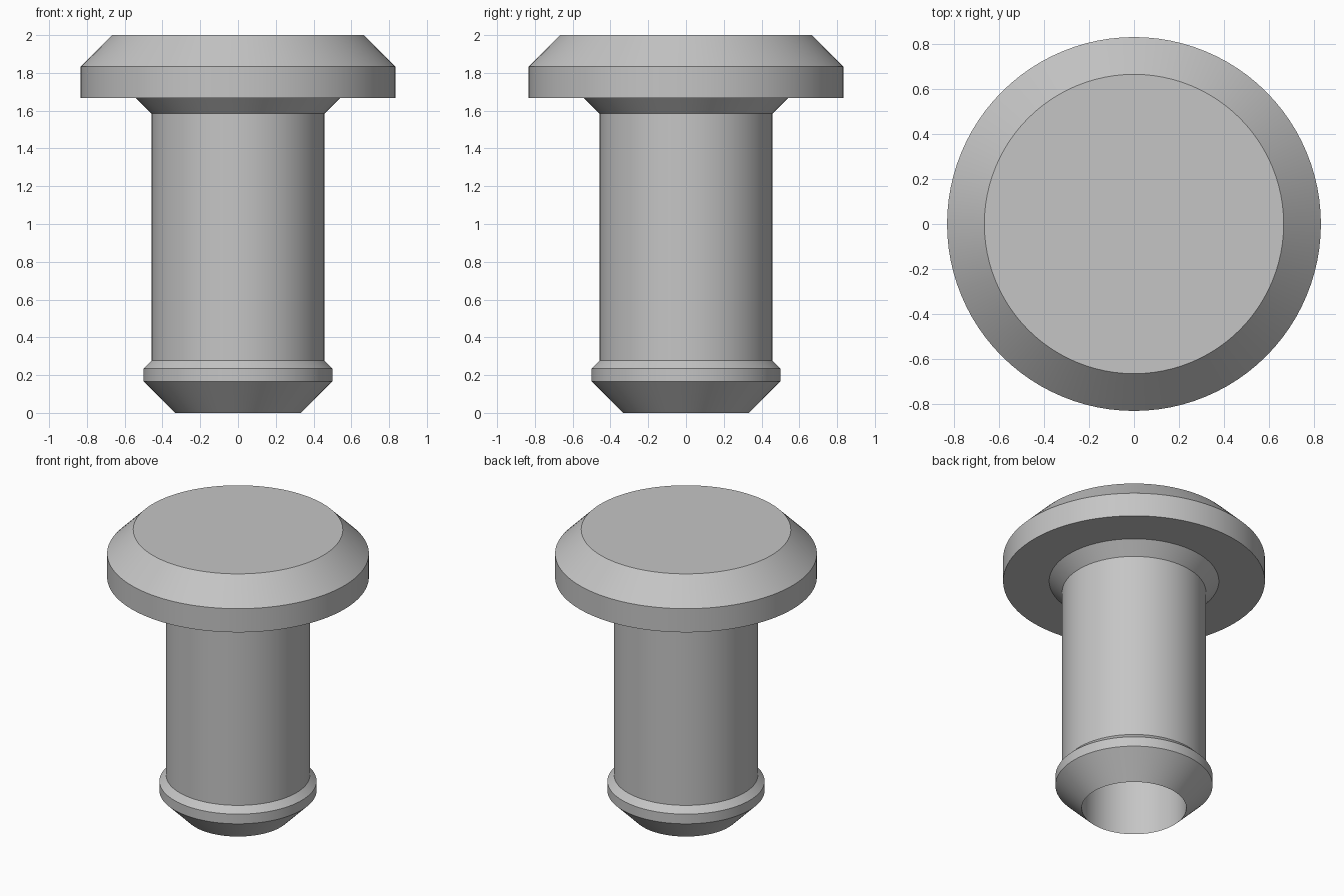
import bpy
import bmesh
import math

cube = bpy.data.objects.get("Cube")
if cube:
    bpy.data.objects.remove(cube, do_unlink=True)

SEGMENTS = 96

grey = bpy.data.materials.new("plain grey")
grey.use_nodes = True
colour = (0.56, 0.56, 0.56, 1)
grey.diffuse_color = colour
grey.node_tree.nodes["Principled BSDF"].inputs["Base Color"].default_value = colour


def lathe(name, profile):
    """Spin a (radius, height) profile around the z axis."""
    bm = bmesh.new()
    verts = [bm.verts.new((r, 0, z)) for r, z in profile]
    edges = [bm.edges.new(pair) for pair in zip(verts, verts[1:])]
    bmesh.ops.spin(bm, geom=verts + edges, cent=(0, 0, 0), axis=(0, 0, 1),
                   angle=math.tau, steps=SEGMENTS, use_duplicate=False)
    bmesh.ops.remove_doubles(bm, verts=bm.verts, dist=0.0005)
    bmesh.ops.recalc_face_normals(bm, faces=bm.faces)
    mesh = bpy.data.meshes.new(name)
    bm.to_mesh(mesh)
    bm.free()
    mesh.materials.append(grey)
    obj = bpy.data.objects.new(name, mesh)
    bpy.context.collection.objects.link(obj)
    bpy.ops.object.select_all(action="DESELECT")
    obj.select_set(True)
    bpy.context.view_layer.objects.active = obj
    bpy.ops.object.shade_smooth_by_angle(angle=math.radians(30))
    return obj


# One continuous turned body, from the blind bore around to the top of the head
bore = [(0, 1.667), (0.333, 1.667), (0.333, 0)]
snap_ring = [(0.5, 0.167), (0.5, 0.235), (0.458, 0.277)]
shank_and_flare = [(0.458, 1.585), (0.54, 1.667)]
head = [(0.833, 1.667), (0.833, 1.833), (0.667, 2), (0, 2)]
lathe("hollow_pin", bore + snap_ring + shank_and_flare + head)
